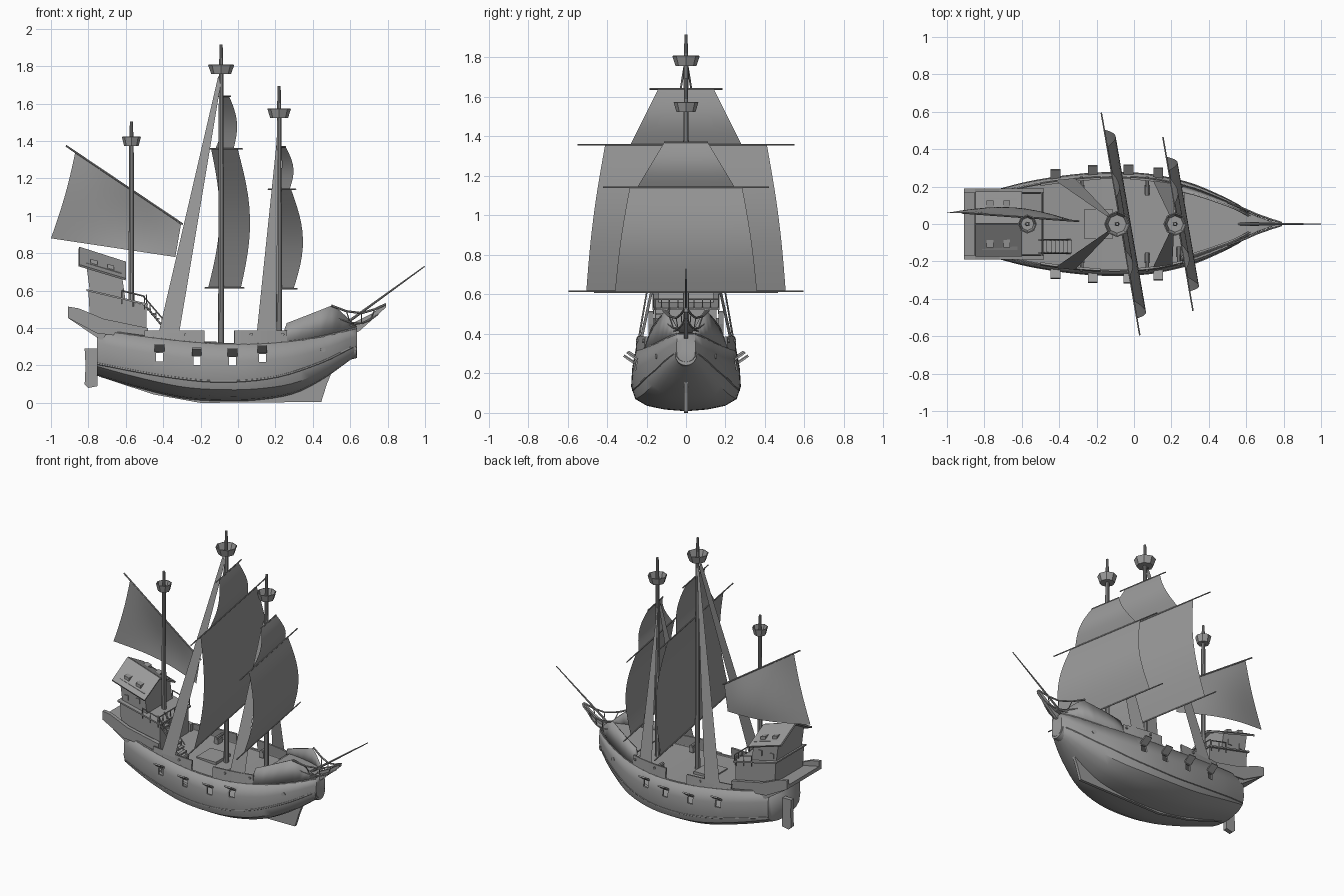
import bpy, bmesh, math
from mathutils import Vector

if "Cube" in bpy.data.objects:
    bpy.data.objects.remove(bpy.data.objects["Cube"])

GREY = bpy.data.materials.new("dark_grey")
GREY.diffuse_color = (.32, .32, .32, 1)
GREY.use_nodes = True
GREY.node_tree.nodes["Principled BSDF"].inputs["Base Color"].default_value = GREY.diffuse_color


def interp(pts, x, linear=False):
    """Smooth (or straight) curve through (x, value) points."""
    if x <= pts[0][0]: return pts[0][1]
    if x >= pts[-1][0]: return pts[-1][1]
    def slope(i):
        a, b = pts[max(i - 1, 0)], pts[min(i + 1, len(pts) - 1)]
        return (b[1] - a[1]) / (b[0] - a[0])
    for i in range(len(pts) - 1):
        (x0, a), (x1, b) = pts[i], pts[i + 1]
        if x <= x1:
            h = x1 - x0
            t = (x - x0) / h
            if linear: return a + (b - a) * t
            return ((2*t**3 - 3*t*t + 1) * a + (t**3 - 2*t*t + t) * h * slope(i)
                    + (3*t*t - 2*t**3) * b + (t**3 - t*t) * h * slope(i + 1))


def mesh(name, verts, faces, smooth=False, thick=0.0):
    me = bpy.data.meshes.new(name)
    me.from_pydata(verts, [], faces)
    me.materials.append(GREY)
    bm = bmesh.new(); bm.from_mesh(me)
    bmesh.ops.recalc_face_normals(bm, faces=bm.faces)
    bm.to_mesh(me); bm.free()
    ob = bpy.data.objects.new(name, me)
    bpy.context.collection.objects.link(ob)
    bpy.ops.object.select_all(action='DESELECT')
    ob.select_set(True)
    bpy.context.view_layer.objects.active = ob
    if smooth:
        bpy.ops.object.shade_smooth_by_angle(angle=math.radians(35))
    if thick:
        m = ob.modifiers.new("thickness", 'SOLIDIFY')
        m.thickness, m.offset = thick, 0
    return ob


def loft(name, rows, **kw):
    n = len(rows[0])
    f = [(i*n + j, i*n + j + 1, (i+1)*n + j + 1, (i+1)*n + j)
         for i in range(len(rows) - 1) for j in range(n - 1)]
    return mesh(name, [p for r in rows for p in r], f, **kw)


def tube(name, pts, r, r2=None, n=8):
    """Capped round bar along a path, tapering from r to r2."""
    pts = [Vector(p) for p in pts]
    r2 = r if r2 is None else r2
    v, k = [], len(pts)
    for i, p in enumerate(pts):
        d = (pts[min(i + 1, k - 1)] - pts[max(i - 1, 0)]).normalized()
        u = d.cross(Vector((0, 1, 0)) if abs(d.y) < 0.9 else Vector((0, 0, 1))).normalized()
        w, rad = d.cross(u), r + (r2 - r) * i / (k - 1)
        v += [p + rad * (math.cos(a) * u + math.sin(a) * w) for a in (math.tau * j / n for j in range(n))]
    f = [(i*n + j, i*n + (j+1) % n, (i+1)*n + (j+1) % n, (i+1)*n + j) for i in range(k - 1) for j in range(n)]
    return mesh(name, v, f + [tuple(range(n)), tuple(range((k-1)*n, k*n))], smooth=True)


def plate(name, outline, y0, y1):
    """Extrude an x-z outline along y."""
    n = len(outline)
    v = [(x, y, z) for y in (y0, y1) for x, z in outline]
    f = [tuple(range(n)), tuple(range(n, 2*n))] + [(i, (i+1) % n, n + (i+1) % n, n + i) for i in range(n)]
    return mesh(name, v, f)


def box(name, c, s, rx=0.0):
    a, b = s[0] / 2, s[2] / 2
    ob = plate(name, [(-a, -b), (a, -b), (a, b), (-a, b)], -s[1] / 2, s[1] / 2)
    ob.location, ob.rotation_euler.x = c, rx
    return ob


def span(a, b, n):
    return [a + (b - a) * i / n for i in range(n + 1)]


# Hull lines
SHEER = [(-.75, .39), (-.55, .36), (-.3, .33), (-.1, .315), (.1, .315), (.3, .33), (.45, .355), (.63, .40)]
KEEL = [(-.75, .15), (-.55, .09), (-.3, .03), (-.1, .015), (.1, .02), (.3, .055), (.45, .13), (.55, .2), (.63, .26)]
BEAM = [(-.75, .175), (-.55, .225), (-.3, .262), (-.1, .272), (.1, .26), (.3, .212), (.45, .15), (.55, .1), (.63, .045)]
SECT = [(0, 0), (.03, .4), (.09, .72), (.2, .93), (.4, 1), (.7, .98), (1, .92)]


def hull_y(x, z):
    zb, zs = interp(KEEL, x), interp(SHEER, x)
    t = (z - zb) / (zs - zb)
    for (a, p), (b, q) in zip(SECT, SECT[1:]):
        if t <= b:
            return interp(BEAM, x) * (p + (q - p) * max(0, t - a) / (b - a))
    return interp(BEAM, x) * .92


# Hull shell with open gun ports
rows = []
for x in span(-.75, .63, 28):
    zb, zs, w = interp(KEEL, x), interp(SHEER, x), interp(BEAM, x)
    half = [(x, w * f, zb + (zs - zb) * t) for t, f in SECT]
    rows.append([(px, -y, z) for px, y, z in reversed(half[1:])] + half)
n, k = len(rows[0]), len(rows)
faces = [(i*n + j, i*n + j + 1, (i+1)*n + j + 1, (i+1)*n + j) for i in range(k - 1) for j in range(n - 1)]
hull = mesh("hull", [p for r in rows for p in r], faces + [tuple(range(n)), tuple(range((k-1)*n, k*n))],
            smooth=True, thick=.012)
PORTS = [(-.42, .245), (-.22, .225), (-.03, .222), (.13, .24)]
for x, z in PORTS:
    cutter = box("port_cutter", (x, 0, z), (.038, .8, .045))
    cutter.hide_render = True
    m = hull.modifiers.new("port", 'BOOLEAN')
    m.operation, m.object, m.solver = 'DIFFERENCE', cutter, 'EXACT'
    bpy.context.view_layer.objects.active = hull
    for mod in list(hull.modifiers):
        bpy.ops.object.modifier_apply(modifier=mod.name)
    bpy.data.objects.remove(cutter)

# Deck, keel, rudder, hatch
loft("main_deck", [[(x, s * hull_y(x, 9), interp(SHEER, x) - .012) for s in (-1, 1)] for x in span(-.74, .62, 24)], thick=.01)
plate("keel_fin", [(-.74, .14), (-.45, .045), (-.2, 0), (.445, .005), (.475, .1), (.52, .21),
                   (.42, .13), (.2, .045), (-.2, .025), (-.6, .12)], -.01, .01)
plate("rudder", [(-.75, .09), (-.8, .08), (-.82, .1), (-.815, .2), (-.82, .29), (-.75, .29)], -.015, .015)
box("cargo_hatch", (-.19, 0, .318), (.15, .16, .02))
tube("stem_nose", [(.54, 0, .285), (.59, 0, .29), (.63, 0, .295)], .065, .055, 16)
tube("nose_boss", [(.6, 0, .255), (.625, 0, .255)], .012)

# Sides: wales, bulwarks, port lids, deck guns, shrouds, bow rails, stern rails
LOW = [(-.75, .21), (-.4, .145), (-.1, .115), (.2, .14), (.45, .22), (.61, .3)]
BOW_TOP = [(.25, .39), (.26, .425), (.5, .52), (.54, .495), (.63, .41)]
for s in (1, -1):
    tube("sheer_wale", [(x, s * hull_y(x, 9), interp(SHEER, x)) for x in span(-.75, .63, 24)], .007, n=6)
    tube("lower_wale", [(x, s * (hull_y(x, interp(LOW, x)) + .003), interp(LOW, x)) for x in span(-.75, .61, 24)], .007, n=6)
    for a, b in ((-.5, -.18), (-.02, .26)):
        loft("bulwark", [[(x, s * hull_y(x, 9), interp(SHEER, x)),
                          (x, s * (hull_y(x, 9) - .006), .387)] for x in span(a, b, 8)], thick=.012)
    rows = []
    for x in [.25, .26, .32, .38, .44, .5, .54, .58, .63]:
        y = hull_y(x, 9)
        rows.append([(x, s * y, interp(SHEER, x)), (x, s * y * .84, interp(BOW_TOP, x, True))])
    loft("bow_bulwark", rows, thick=.01, smooth=True)
    for x, z in PORTS:
        box("port_lid", (x, s * (interp(BEAM, x) + .018), z + .048), (.052, .065, .01), s * .6)
    for x in (-.28, .07, .24):
        y = hull_y(x, 9)
        tube("deck_gun", [(x, s * (y - .09), .36), (x, s * (y + .01), .365)], .012, .008)
        box("gun_carriage", (x, s * (y - .06), .335), (.03, .05, .035))
    mesh("main_shroud", [(-.425, s * .235, .37), (-.315, s * .245, .37), (-.093, s * .012, 1.70), (-.105, s * .014, 1.75)], [(0, 1, 2, 3)])
    mesh("fore_shroud", [(.1, s * .235, .37), (.205, s * .22, .37), (.215, s * .012, 1.34), (.205, s * .014, 1.38)], [(0, 1, 2, 3)])
    top = [(.5, s * .115, .52), (.58, s * .085, .49), (.66, s * .05, .48), (.73, s * .025, .5), (.79, s * .006, .528)]
    low = [(.54, s * .09, .45), (.6, s * .065, .43), (.66, s * .04, .425), (.71, s * .02, .445), (.75, s * .006, .475)]
    tube("beak_top_rail", top, .006, n=6)
    tube("beak_low_rail", low, .004, n=6)
    for p, q in zip(top[1:4], low[1:4]):
        tube("beak_strut", [p, q], .003, n=6)
    tube("bow_hawse", [(.45, s * .135, .285), (.455, s * .155, .285)], .014, n=10)
    tube("quarter_rail", [(-.62, s * .165, .6), (-.5, s * .165, .57)], .004, n=6)
    for x, z in ((-.62, .58), (-.56, .565), (-.5, .55)):
        tube("rail_post", [(x, s * .165, z - .05), (x, s * .165, z + .022)], .003, n=6)
    plate("stern_wing", [(-.91, .455), (-.91, .515), (-.85, .505), (-.72, .45), (-.48, .40), (-.48, .35), (-.75, .37)],
          s * .165, s * .19)
    mesh("house_roof", [(-.85, 0, .83), (-.6, 0, .75), (-.6, s * .17, .66), (-.85, s * .17, .735)], [(0, 1, 2, 3)], thick=.012)
    for x in (-.77, -.68):
        plate("roof_dormer", [(x - .018, .745 - (x + .77) * .3), (x + .018, .735 - (x + .77) * .3),
                              (x + .018, .76 - (x + .77) * .3), (x - .018, .77 - (x + .77) * .3)], s * .08, s * .125)
        box("house_window", (x + .01, s * .142, .63), (.03, .008, .035))

# Forecastle deck and beak stem
loft("forecastle_deck", [[(x, t * hull_y(x, 9) * .93, .385 + (x - .27) * .1) for t in (-1, 1)] for x in span(.27, .62, 8)], thick=.01)
loft("beak_floor", [[(x, t * y, z) for t in (-1, 1)] for x, y, z in ((.58, .07, .41), (.66, .04, .425), (.75, .006, .475))], thick=.006)
plate("beak_stem", [(.6, .36), (.65, .385), (.79, .51), (.79, .532), (.72, .48), (.6, .42)], -.01, .01)
tube("bowsprit", [(.55, 0, .405), (.998, 0, .73)], .008, .003)

# Stern castle, counter and tilted house
plate("stern_counter", [(-.74, .34), (-.91, .455), (-.91, .48), (-.72, .44), (-.5, .4), (-.5, .34)], -.18, .18)
plate("stern_castle", [(-.79, .42), (-.8, .6), (-.62, .555), (-.49, .52), (-.49, .33), (-.7, .35)], -.155, .155)
plate("castle_deck_edge", [(-.81, .598), (-.81, .608), (-.48, .53), (-.48, .52)], -.17, .17)
house = [(y, h) for y, h in ((-.14, 0), (.14, 0), (.14, .75), (0, 1), (-.14, .75))]
v = [(x - h * .03, y, z0 + h * dz) for x, z0, dz in ((-.79, .58, .225), (-.6, .54, .205)) for y, h in house]
mesh("stern_house", v, [(0, 1, 2, 3, 4), (5, 6, 7, 8, 9)] + [(i, (i+1) % 5, 5 + (i+1) % 5, 5 + i) for i in range(5)])
tube("castle_front_rail", [(-.49, -.165, .575), (-.49, .165, .575)], .004, n=6)
for y in span(-.165, .165, 8):
    tube("front_rail_post", [(-.49, y, .52), (-.49, y, .575)], .003, n=6)

# Stairs to the main deck
for i in range(7):
    box("stair_step", (-.475 + i * .022, -.12, .5 - i * .025), (.022, .07, .01))
for y in (-.085, -.155):
    tube("stair_rail", [(-.51, y, .575), (-.42, y, .47), (-.35, y, .39)], .004, n=6)
    tube("stair_string", [(-.49, y, .515), (-.34, y, .33)], .005, n=6)
    for i in range(4):
        tube("stair_post", [(-.47 + i*.032, y, .49 - i*.04), (-.47 + i*.032, y, .535 - i*.04)], .003, n=6)

# Masts with crow's nests
for name, x, z0, z1, nz, r in (("main", -.09, .05, 1.915, 1.76, .067), ("fore", .22, .06, 1.695, 1.525, .06),
                               ("mizzen", -.57, .1, 1.505, 1.375, .048)):
    tube(name + "_mast", [(x, 0, z0), (x, 0, nz), (x, 0, z1)], .017, .008, 10)
    ring = lambda rad, z: [(x + rad * math.cos(math.tau * i / 8), rad * math.sin(math.tau * i / 8), z) for i in range(8)]
    mesh(name + "_crows_nest", ring(r * .76, nz) + ring(r, nz + .048),
         [tuple(range(8))] + [(i, (i+1) % 8, 8 + (i+1) % 8, 8 + i) for i in range(8)], thick=.006)

# Square sails and yards, braced at an angle
BRACE = -.173
for name, cx, z0, z1, w0, w1, bulge, belly in (("main_course", -.072, .615, 1.355, .505, .41, .055, .012),
                                               ("main_topsail", -.072, 1.36, 1.64, .28, .14, .03, 0),
                                               ("fore_course", .235, .61, 1.14, .36, .285, .055, .008),
                                               ("fore_topsail", .235, 1.145, 1.37, .245, .11, .03, 0)):
    rows = []
    for t in span(0, 1, 12):
        arc = math.sin(math.pi * t)
        w = w0 + (w1 - w0) * t + belly * arc
        rows.append([(cx + BRACE * y + bulge * arc, y, z0 + (z1 - z0) * t) for y in span(-w, w, 4)])
    loft(name, rows, smooth=True)
for cx, z, w in ((-.072, .615, .595), (-.072, 1.358, .55), (-.072, 1.64, .185), (.235, .61, .465), (.235, 1.142, .42), (.235, 1.37, .11)):
    tube("yard", [(cx - BRACE * w, -w, z), (cx, 0, z), (cx + BRACE * w, w, z)], .004, n=8)

# Lateen sail on the mizzen
tube("lateen_yard", [(-.92, .06, 1.375), (-.295, .015, .955)], .005)
hi0, hi1, lo0, lo1 = (Vector(p) for p in ((-.87, .056, 1.34), (-.305, .016, .955), (-1.0, .06, .88), (-.335, .02, .78)))
rows = []
for t in span(0, 1, 10):
    rows.append([hi0.lerp(hi1, u).lerp(lo0.lerp(lo1, u), t) +
                 Vector((.01 * (1 - u) * math.sin(math.pi * t), .05 * math.sin(math.pi * u) * math.sin(math.pi * t * .6),
                         0)) for u in span(0, 1, 10)])
loft("lateen_sail", rows, smooth=True)
